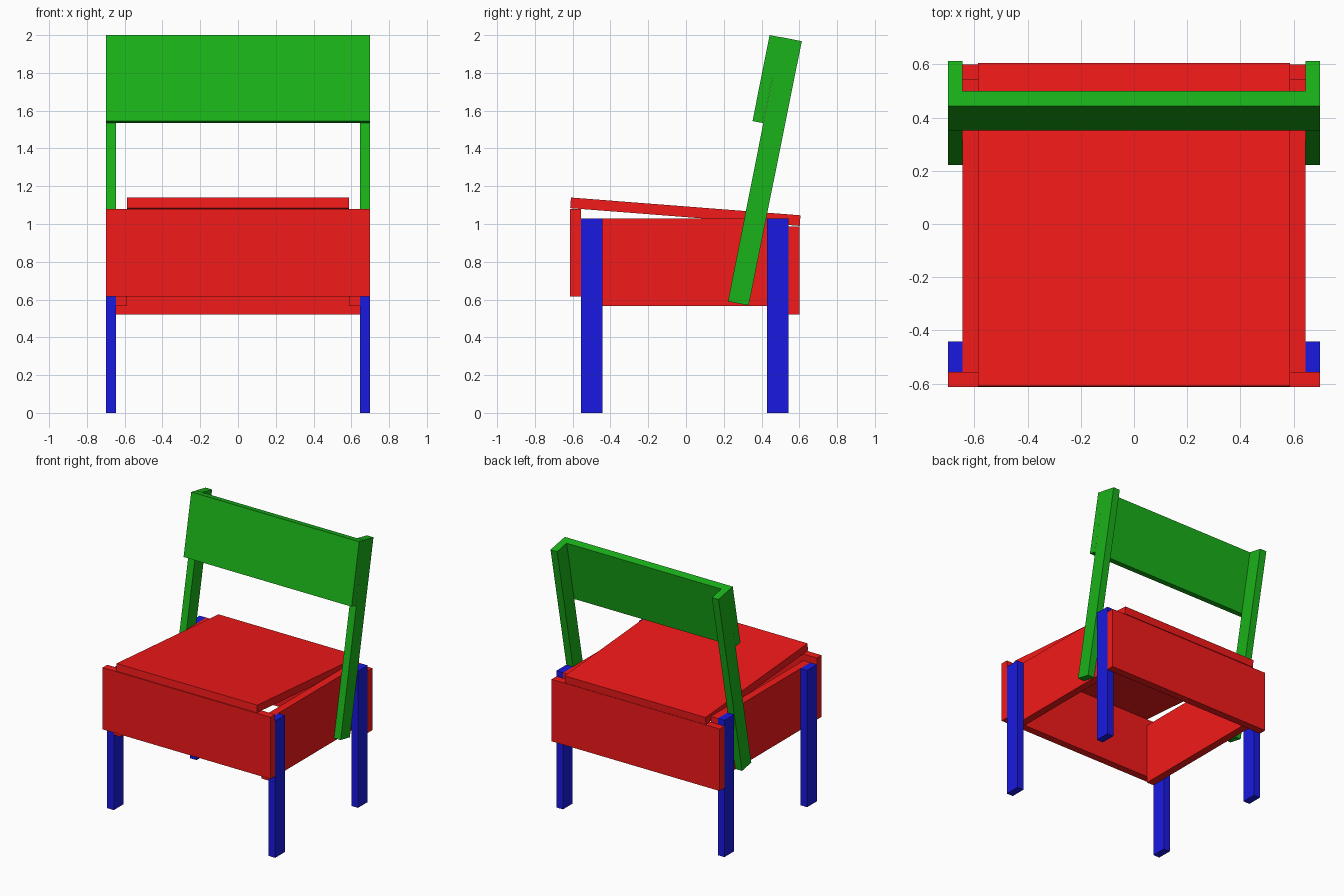
import bpy, bmesh

if "Cube" in bpy.data.objects:
    bpy.data.objects.remove(bpy.data.objects["Cube"])


def paint(name, rgb):
    m = bpy.data.materials.new(name)
    m.diffuse_color = (*rgb, 1)
    m.use_nodes = True
    m.node_tree.nodes["Principled BSDF"].inputs["Base Color"].default_value = m.diffuse_color
    return m


RED = paint("red_paint", (0.9, 0.01, 0.01))
GREEN = paint("green_paint", (0.01, 0.45, 0.01))
BLUE = paint("blue_paint", (0.01, 0.01, 0.75))


def plank(name, x0, x1, profile, mat):
    """Extrude a (y, z) side profile from x0 to x1."""
    bm = bmesh.new()
    face = bm.faces.new([bm.verts.new((x0, y, z)) for y, z in profile])
    ext = bmesh.ops.extrude_face_region(bm, geom=[face], use_keep_orig=True)
    verts = [g for g in ext["geom"] if isinstance(g, bmesh.types.BMVert)]
    bmesh.ops.translate(bm, verts=verts, vec=(x1 - x0, 0, 0))
    bmesh.ops.recalc_face_normals(bm, faces=bm.faces)
    me = bpy.data.meshes.new(name)
    bm.to_mesh(me)
    bm.free()
    me.materials.append(mat)
    ob = bpy.data.objects.new(name, me)
    bpy.context.collection.objects.link(ob)
    return ob


def rect(y0, y1, z0, z1):
    return [(y0, z0), (y1, z0), (y1, z1), (y0, z1)]


W, INNER, SEAT = 0.70, 0.645, 0.587   # half widths of the layered boards

# Legs, side rails and leaning back posts, one per side
for side, s in (("left", -1), ("right", 1)):
    plank(f"front_leg_{side}", s * INNER, s * W, rect(-0.557, -0.442, 0, 1.03), BLUE)
    plank(f"back_leg_{side}", s * INNER, s * W, rect(0.428, 0.543, 0, 1.03), BLUE)
    plank(f"side_rail_{side}", s * SEAT, s * INNER, rect(-0.557, 0.543, 0.567, 1.03), RED)
    plank(f"back_post_{side}", s * INNER, s * W,
          [(0.222, 0.59), (0.332, 0.569), (0.613, 1.968), (0.5, 1.99)], GREEN)

# Front and rear rails
plank("front_rail", -W, W, rect(-0.613, -0.557, 0.615, 1.08), RED)
plank("back_rail", -W, W, rect(0.543, 0.60, 0.52, 0.987), RED)

# Sloping seat board
plank("seat", -SEAT, SEAT,
      [(-0.609, 1.14), (-0.613, 1.084), (0.602, 0.99), (0.606, 1.046)], RED)

# Backrest board on the front of the posts
plank("backrest", -W, W,
      [(0.443, 2.0), (0.352, 1.545), (0.409, 1.534), (0.5, 1.989)], GREEN)
